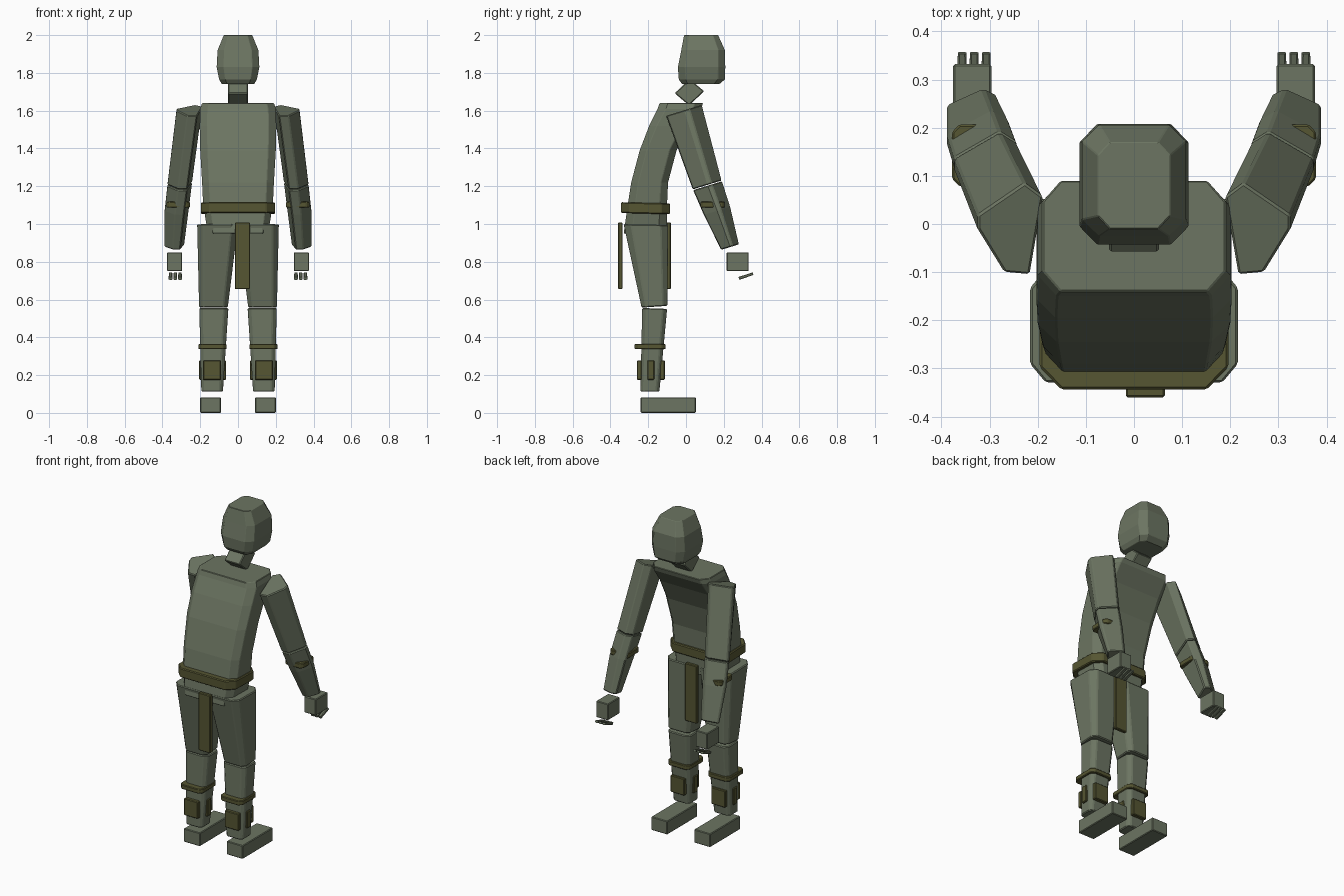
import bpy, bmesh
from math import radians
from mathutils import Vector, Matrix

cube = bpy.data.objects.get("Cube")
if cube:
    bpy.data.objects.remove(cube, do_unlink=True)


def material(name, rgb):
    m = bpy.data.materials.new(name)
    m.use_nodes = True
    m.diffuse_color = (*rgb, 1)
    m.node_tree.nodes["Principled BSDF"].inputs["Base Color"].default_value = (*rgb, 1)
    return m


GREEN = material("grey green", (0.15, 0.178, 0.122))
OLIVE = material("dark olive", (0.092, 0.092, 0.032))


def octagon(cx, cy):
    """Unit rectangle outline with cut corners."""
    return [(1, cy - 1), (1, 1 - cy), (1 - cx, 1), (cx - 1, 1),
            (-1, 1 - cy), (-1, cy - 1), (cx - 1, -1), (1 - cx, -1)]


SQUARE = [(1, -1), (1, 1), (-1, 1), (-1, -1)]
ARM = [(1, 0), (1, .3), (-.4, 1), (-.95, .7), (-.55, -1), (.2, -.95)]


def loft(name, section, rings, mat=GREEN, side=1, bevel=.005):
    """Skin a section through rings of (x, y, z, half_x, half_y, tilt)."""
    bm = bmesh.new()
    loops = []
    for x, y, z, hx, hy, tilt in rings:
        rot = Matrix.Rotation(radians(tilt), 3, "X")
        loop = []
        for u, v in section:
            p = Vector((x, y, z)) + rot @ Vector((u * hx, v * hy, 0))
            loop.append(bm.verts.new((p.x * side, p.y, p.z)))
        loops.append(loop)
    n = len(section)
    for a, b in zip(loops, loops[1:]):
        for i in range(n):
            j = (i + 1) % n
            bm.faces.new((a[i], a[j], b[j], b[i]))
    bm.faces.new(loops[0])
    bm.faces.new(loops[-1])
    bmesh.ops.recalc_face_normals(bm, faces=bm.faces)
    mesh = bpy.data.meshes.new(name)
    bm.to_mesh(mesh)
    bm.free()
    mesh.materials.append(mat)
    ob = bpy.data.objects.new(name, mesh)
    bpy.context.collection.objects.link(ob)
    if bevel:
        mod = ob.modifiers.new("edge", "BEVEL")
        mod.width = bevel
        mod.segments = 1
        mod.limit_method = "ANGLE"
        mod.angle_limit = radians(40)
    return ob


def box(name, x, y, z, mat=GREEN, side=1, section=SQUARE, bevel=.004):
    """Upright block from (min, max) spans."""
    mid = lambda s: (s[0] + s[1]) / 2
    half = lambda s: (s[1] - s[0]) / 2
    rings = [(mid(x), mid(y), h, half(x), half(y), 0) for h in z]
    return loft(name, section, rings, mat, side, bevel)


def spans(rows):
    """Rows of (z, half_x, y_min, y_max) to rings."""
    return [(0, (a + b) / 2, z, hx, (b - a) / 2, 0) for z, hx, a, b in rows]


# Head, neck and torso
loft("head", octagon(.33, .3), spans([
    (1.74, .085, -.02, .175), (1.765, .1, -.038, .206), (1.83, .113, -.043, .208),
    (1.92, .108, -.025, .206), (2.0, .075, -.01, .17)]), bevel=.002)
loft("neck", SQUARE, [(0, -.022, 1.66, .052, .05, -40), (0, .058, 1.735, .052, .05, -40)])
loft("torso", octagon(.2, .38), spans([
    (.95, .16, -.33, -.1), (1.11, .185, -.307, -.1), (1.22, .19, -.29, -.095),
    (1.39, .2, -.245, -.05), (1.52, .203, -.195, .015), (1.61, .2, -.15, .08),
    (1.64, .19, -.14, .09)]), bevel=.003)

# Belt with hanging front and back cloths
loft("belt", octagon(.23, .36), [(0, -.214, 1.055, .196, .13, -1.5),
                                 (0, -.214, 1.112, .196, .13, -1.5)], OLIVE)
for name, y in (("front_cloth", (-.36, -.336)), ("back_cloth", (-.102, -.08))):
    box(name, (-.017, .064), y, (.655, 1.008), OLIVE)

for label, s in (("left", 1), ("right", -1)):
    # Arm
    loft(label + "_upper_arm", ARM, [(.255, -.01, 1.602, .07, .1, 17),
                                     (.306, .113, 1.207, .067, .081, 17)], side=s)
    loft(label + "_forearm", ARM, [(.306, .115, 1.203, .067, .081, 17),
                                   (.322, .165, 1.07, .066, .074, 17),
                                   (.335, .234, .878, .053, .05, 17)], side=s)
    box(label + "_arm_band", (.255, .378), (.078, .207), (1.087, 1.118), OLIVE, s,
        octagon(.25, .25))
    # Hand and fingers
    box(label + "_hand", (.296, .376), (.215, .332), (.75, .85), side=s)
    for i in range(3):
        x = .307 + i * .025
        loft(f"{label}_finger_{i + 1}", octagon(.4, .4),
             [(x, .28, .712, .01, .008, -72), (x, .355, .737, .009, .007, -72)],
             side=s, bevel=0)
    # Leg
    limb = octagon(.3, .33)
    loft(label + "_thigh", limb, [(.108, -.212, .997, .108, .118, -1),
                                  (.13, -.167, .562, .076, .068, 4)], side=s)
    loft(label + "_shin", limb, [(.128, -.166, .553, .077, .066, -2),
                                 (.137, -.191, .112, .057, .05, 0)], side=s)
    box(label + "_shin_band", (.06, .21), (-.272, -.108), (.337, .365), OLIVE, s,
        octagon(.25, .25))
    # Shin guard plates on all four sides
    for part, x, y in (("front", (.09, .185), (-.26, -.235)),
                       ("back", (.09, .185), (-.138, -.112)),
                       ("outer", (.186, .206), (-.205, -.168)),
                       ("inner", (.063, .083), (-.205, -.168))):
        box(f"{label}_{part}_shin_plate", x, y, (.175, .278), OLIVE, s)
    box(label + "_foot", (.09, .2), (-.24, .052), (0, .082), side=s)
